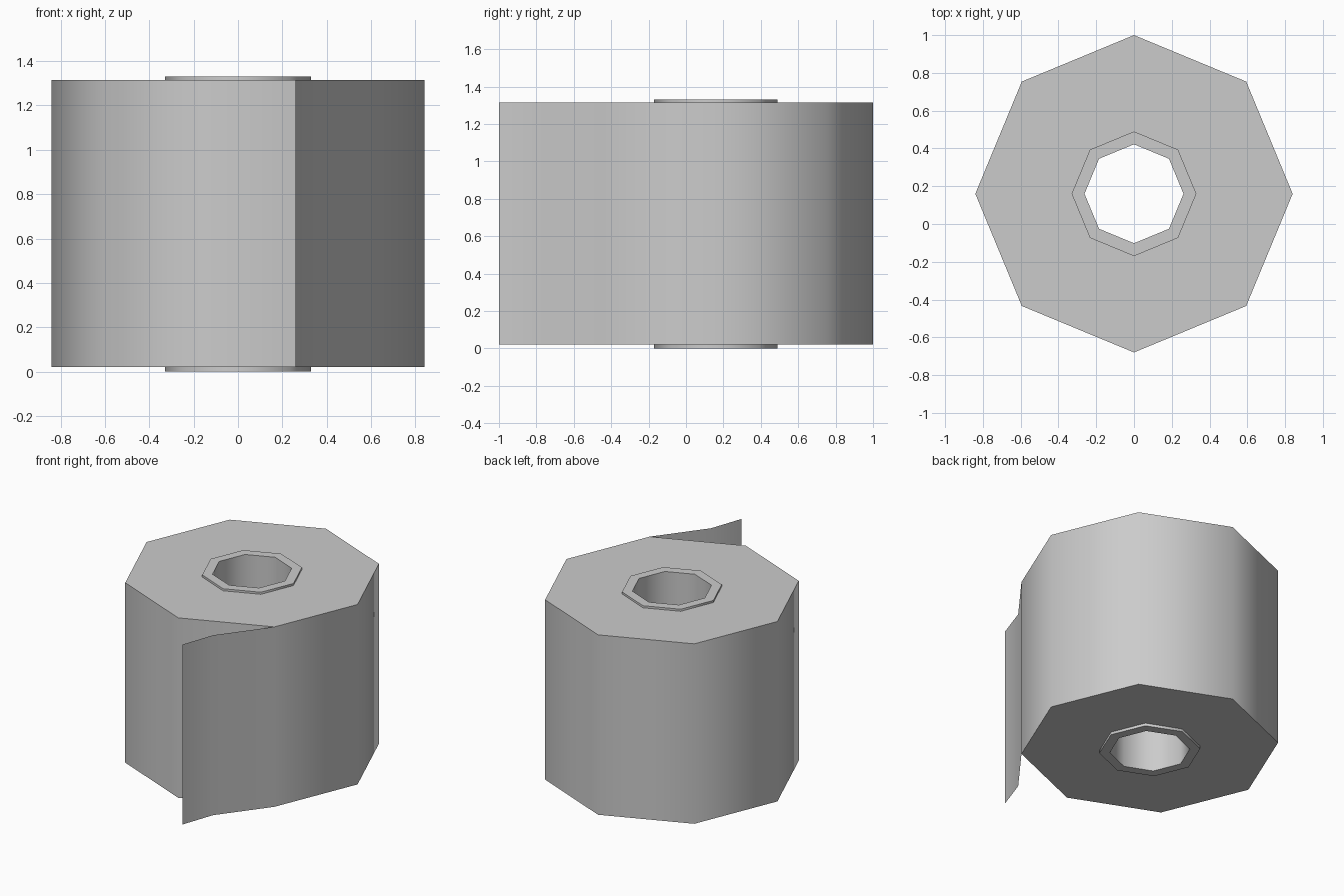
import bpy
from math import cos, sin, pi, radians

if "Cube" in bpy.data.objects:
    bpy.data.objects.remove(bpy.data.objects["Cube"])

CY = 0.16                      # roll axis sits behind the origin
SIDES = 8
Z0, Z1 = 0.02, 1.315           # paper height range
HEIGHT = 1.33                  # core height


def ring(radius, z):
    """Octagon of points, starting at the front-right corner."""
    return [(radius * cos(2 * pi * i / SIDES - pi / 4),
             CY + radius * sin(2 * pi * i / SIDES - pi / 4), z)
            for i in range(SIDES)]


def make_object(name, verts, faces):
    mesh = bpy.data.meshes.new(name)
    mesh.from_pydata(verts, [], faces)
    mesh.update()
    obj = bpy.data.objects.new(name, mesh)
    bpy.context.collection.objects.link(obj)
    bpy.ops.object.select_all(action='DESELECT')
    obj.select_set(True)
    bpy.context.view_layer.objects.active = obj
    bpy.ops.object.shade_smooth_by_angle(angle=radians(60))
    return obj


# Paper: loose front flap running smoothly once around the roll
outer = ring(0.84, 0)
path = [(0.26, -1.0, 0), (0.34, -0.77, 0)] + outer + [outer[0]]
n = len(path)
verts = [(x, y, Z0) for x, y, _ in path] + [(x, y, Z1) for x, y, _ in path]
faces = [(i, i + 1, n + i + 1, n + i) for i in range(n - 1)]

# Flat ring-shaped ends of the paper, meeting the core
inner = len(verts)
verts += ring(0.33, Z0) + ring(0.33, Z1)
for i in range(SIDES):
    j = (i + 1) % SIDES
    a, b = i + 2, i + 3
    faces.append((b, a, inner + i, inner + j))
    faces.append((n + a, n + b, inner + SIDES + j, inner + SIDES + i))
make_object("paper_roll", verts, faces)

# Core: hollow octagonal tube poking out slightly at both ends
loops = [(0.33, 0), (0.33, HEIGHT), (0.262, HEIGHT), (0.262, 0)]
verts = [p for r, z in loops for p in ring(r, z)]
faces = []
for k in range(4):
    a, b = k * SIDES, (k + 1) % 4 * SIDES
    for i in range(SIDES):
        j = (i + 1) % SIDES
        faces.append((a + i, a + j, b + j, b + i))
make_object("cardboard_core", verts, faces)
